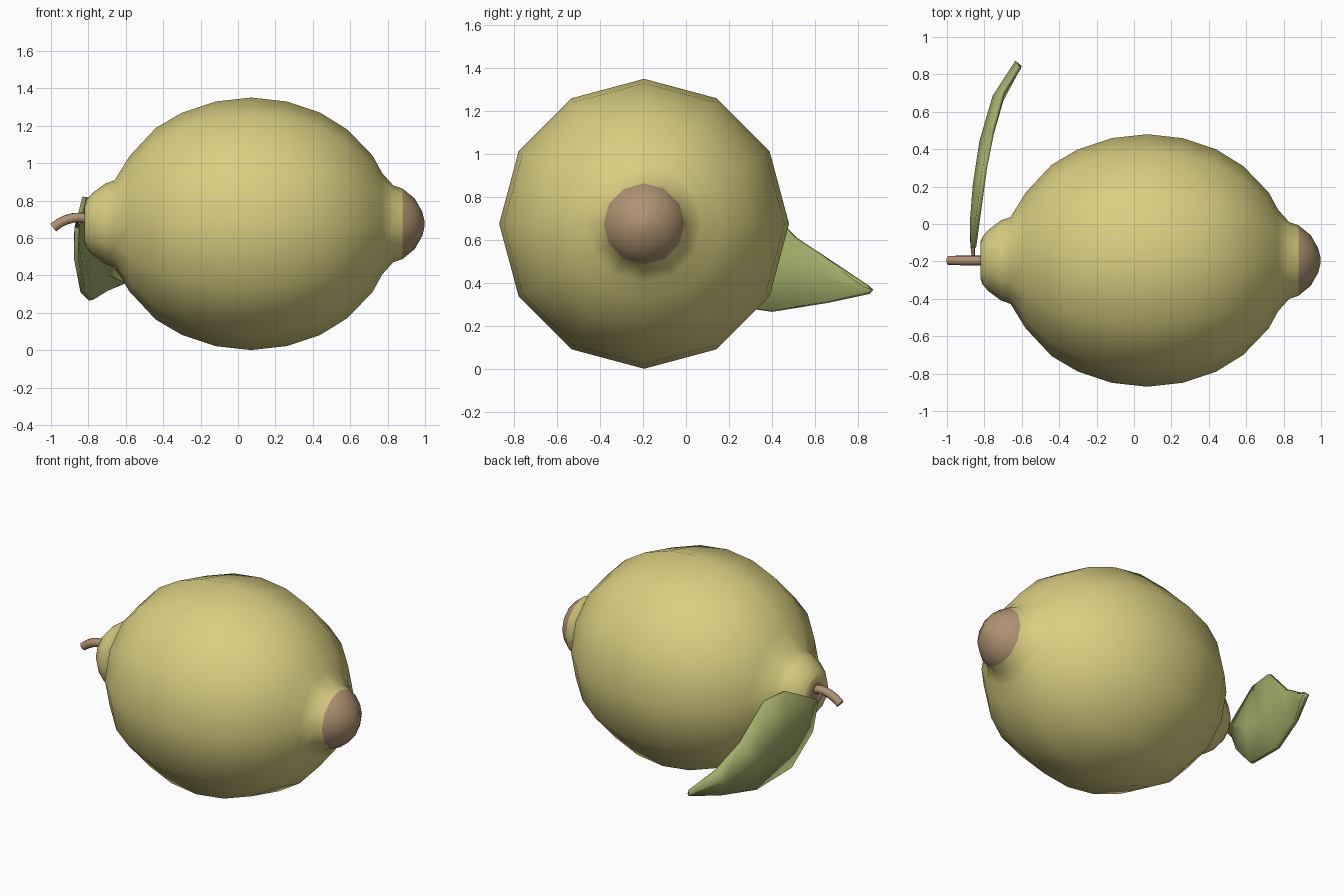
import bpy, bmesh, math
from mathutils import Vector

if "Cube" in bpy.data.objects:
    bpy.data.objects.remove(bpy.data.objects["Cube"])

CY, CZ = -0.195, 0.676   # fruit axis runs along x through this y, z


def material(name, rgb):
    m = bpy.data.materials.new(name)
    m.diffuse_color = (*rgb, 1)
    m.use_nodes = True
    m.node_tree.nodes["Principled BSDF"].inputs["Base Color"].default_value = m.diffuse_color
    return m


peel = material("lemon_yellow", (0.70, 0.62, 0.22))
brown = material("stem_brown", (0.43, 0.29, 0.165))
green = material("leaf_green", (0.36, 0.42, 0.145))


def finish(bm, name, mats, angle):
    bmesh.ops.recalc_face_normals(bm, faces=bm.faces)
    me = bpy.data.meshes.new(name)
    bm.to_mesh(me)
    bm.free()
    for m in mats:
        me.materials.append(m)
    ob = bpy.data.objects.new(name, me)
    bpy.context.collection.objects.link(ob)
    bpy.ops.object.select_all(action='DESELECT')
    bpy.context.view_layer.objects.active = ob
    ob.select_set(True)
    bpy.ops.object.shade_smooth_by_angle(angle=math.radians(angle))
    return ob


def skin(bm, rings):
    for a, b in zip(rings, rings[1:]):
        n = len(a)
        for i in range(n):
            j = (i + 1) % n
            bm.faces.new((a[i], a[j], b[j], b[i]))
    bm.faces.new(rings[0])
    bm.faces.new(rings[-1])


# Fruit: 12-sided profile (x, radius) turned about the x axis
profile = [(-0.815, 0.075), (-0.82, 0.10), (-0.812, 0.125), (-0.78, 0.163),
           (-0.71, 0.215), (-0.66, 0.232), (-0.58, 0.362), (-0.44, 0.512),
           (-0.30, 0.594), (-0.12, 0.654), (0.07, 0.675), (0.26, 0.654),
           (0.44, 0.594), (0.585, 0.504), (0.72, 0.364), (0.77, 0.272),
           (0.83, 0.205), (0.88, 0.188), (0.945, 0.135), (0.985, 0.065),
           (0.998, 0.012)]
bm = bmesh.new()
rings = [[bm.verts.new((x, CY + r * math.sin(k * math.tau / 12),
                        CZ + r * math.cos(k * math.tau / 12)))
          for k in range(12)] for x, r in profile]
skin(bm, rings)
for f in bm.faces:
    c = f.calc_center_median()
    # blossom tip and the small disc around the stem are brown
    if c.x > 0.88 or (c.x < -0.8 and len(f.verts) == 12):
        f.material_index = 1
finish(bm, "lemon_body", [peel, brown], 50)


# Stem and leaf stalk: bent tubes
def tube(name, path, radius, sides=8):
    pts = [Vector(p) for p in path]
    bm = bmesh.new()
    rings = []
    for i, p in enumerate(pts):
        t = (pts[min(i + 1, len(pts) - 1)] - pts[max(i - 1, 0)]).normalized()
        u = t.cross(Vector((0.1, 0.3, 1))).normalized()
        v = t.cross(u)
        rings.append([bm.verts.new(p + radius * (u * math.cos(k * math.tau / sides)
                                                 + v * math.sin(k * math.tau / sides)))
                      for k in range(sides)])
    skin(bm, rings)
    finish(bm, name, [brown], 50)


tube("stem", [(-0.79, CY, 0.70), (-0.84, CY, 0.71), (-0.88, CY, 0.708),
              (-0.92, CY, 0.697), (-0.955, CY, 0.68), (-0.988, CY, 0.655)], 0.027)
tube("leaf_stalk", [(-0.86, CY, 0.705), (-0.86, -0.16, 0.68), (-0.862, -0.11, 0.655)], 0.01, 6)

# Leaf: rows of upper edge, midrib and lower edge, folded along the midrib
rows = [[(-0.855, -0.12, 0.68), (-0.862, -0.13, 0.66), (-0.86, -0.125, 0.64)],
        [(-0.82, 0.136, 0.82), (-0.865, 0.02, 0.61), (-0.865, -0.07, 0.49)],
        [(-0.795, 0.315, 0.815), (-0.85, 0.21, 0.57), (-0.83, 0.10, 0.31)],
        [(-0.755, 0.51, 0.61), (-0.815, 0.44, 0.48), (-0.785, 0.40, 0.268)],
        [(-0.70, 0.70, 0.48), (-0.745, 0.68, 0.42), (-0.71, 0.66, 0.312)],
        [(-0.61, 0.84, 0.385), (-0.625, 0.865, 0.37), (-0.61, 0.85, 0.355)]]
bm = bmesh.new()
grid = [[bm.verts.new(p) for p in row] for row in rows]
for a, b in zip(grid, grid[1:]):
    for i in range(2):
        bm.faces.new((a[i], a[i + 1], b[i + 1], b[i]))
leaf = finish(bm, "leaf", [green], 50)
mod = leaf.modifiers.new("thickness", 'SOLIDIFY')
mod.thickness = 0.024
mod.offset = 0
